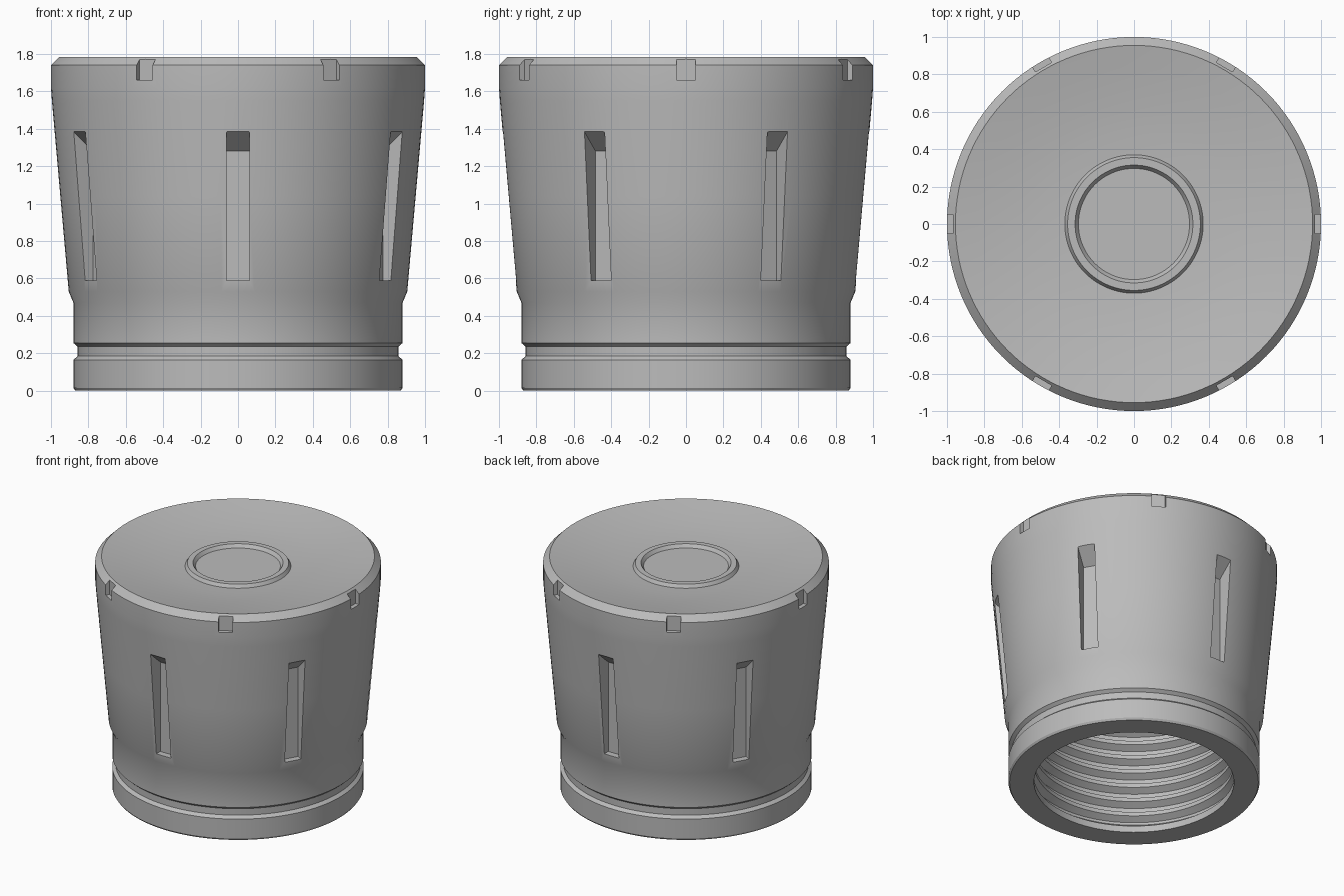
import bpy, bmesh
from math import pi, cos, sin, radians
from mathutils import Matrix

cube = bpy.data.objects.get("Cube")
if cube:
    bpy.data.objects.remove(cube, do_unlink=True)

grey = bpy.data.materials.new("matte grey")
grey.use_nodes = True
colour = (0.5, 0.5, 0.5, 1)
grey.diffuse_color = colour
grey.node_tree.nodes["Principled BSDF"].inputs["Base Color"].default_value = colour


def make_object(name, bm):
    bmesh.ops.recalc_face_normals(bm, faces=bm.faces)
    mesh = bpy.data.meshes.new(name)
    bm.to_mesh(mesh)
    bm.free()
    mesh.materials.append(grey)
    ob = bpy.data.objects.new(name, mesh)
    bpy.context.collection.objects.link(ob)
    return ob


def lathe(name, profile, steps=128):
    """Revolve (radius, z) points; both ends lie on the axis."""
    bm = bmesh.new()
    rings = []
    for r, z in profile:
        if r == 0:
            rings.append([bm.verts.new((0, 0, z))] * steps)
        else:
            rings.append([bm.verts.new((r * cos(2 * pi * i / steps), r * sin(2 * pi * i / steps), z))
                          for i in range(steps)])
    for a, b in zip(rings, rings[1:]):
        for i in range(steps):
            j = (i + 1) % steps
            bm.faces.new(list(dict.fromkeys((a[i], a[j], b[j], b[i]))))
    return make_object(name, bm)


def radial_cutters(name, outline, half_width, start):
    """Six prisms around the axis, each from an (radius, z) outline."""
    bm = bmesh.new()
    for k in range(6):
        turn = Matrix.Rotation(radians(start + 60 * k), 3, 'Z')
        sides = [[bm.verts.new(turn @ Matrix.Translation((r, y, z)).translation) for r, z in outline]
                 for y in (-half_width, half_width)]
        bm.faces.new(sides[0])
        bm.faces.new(sides[1])
        n = len(outline)
        for i in range(n):
            j = (i + 1) % n
            bm.faces.new((sides[0][i], sides[0][j], sides[1][j], sides[1][i]))
    ob = make_object(name, bm)
    ob.hide_render = True
    ob.hide_viewport = True
    return ob


# Outer wall with groove, taper and bevelled top rim
outer = [(0.87, 0), (0.88, 0.015), (0.88, 0.165), (0.857, 0.185), (0.857, 0.235),
         (0.88, 0.255), (0.88, 0.47), (0.905, 0.53), (0.95, 1.04), (0.995, 1.55),
         (1.0, 1.62), (1.0, 1.74), (0.955, 1.785)]
# Dished top with a raised ring round a flat centre
dish = [(0.37 + 0.585 * t, 1.71 + 0.075 * t ** 1.5) for t in (0.8, 0.6, 0.4, 0.2, 0)]
ring = [(0.355, 1.735), (0.315, 1.735), (0.297, 1.71), (0, 1.71)]
# Threaded bore, from the closed end down to the mouth
bore = [(0, 1.45), (0.74, 1.45)]
pitch = 0.115
for k in reversed(range(11)):
    z = 0.1 + pitch * k
    bore += [(0.74, z + 0.085), (0.695, z + 0.06), (0.695, z + 0.03), (0.74, z)]
bore += [(0.74, 0.08), (0.70, 0.05), (0.70, 0)]

cap = lathe("cap_body", bore + outer + dish + ring)

# Six tall grip slots and six small rim notches
slots = radial_cutters("slot_cutters", [(0.86, 0.59), (1.1, 0.59), (1.1, 1.51), (0.985, 1.39), (0.86, 1.28)], 0.062, 30)
notches = radial_cutters("notch_cutters", [(0.968, 1.66), (1.1, 1.66), (1.1, 1.9), (0.968, 1.9)], 0.05, 0)
for cutter in (slots, notches):
    mod = cap.modifiers.new(cutter.name, 'BOOLEAN')
    mod.operation = 'DIFFERENCE'
    mod.solver = 'EXACT'
    mod.object = cutter

# Apply the cuts, then smooth the round faces
bpy.context.view_layer.update()
graph = bpy.context.evaluated_depsgraph_get()
cut_mesh = bpy.data.meshes.new_from_object(cap.evaluated_get(graph))
cap.modifiers.clear()
cap.data = cut_mesh
for cutter in (slots, notches):
    bpy.data.objects.remove(cutter, do_unlink=True)
bpy.ops.object.select_all(action='DESELECT')
cap.select_set(True)
bpy.context.view_layer.objects.active = cap
bpy.ops.object.shade_smooth_by_angle(angle=radians(25))
